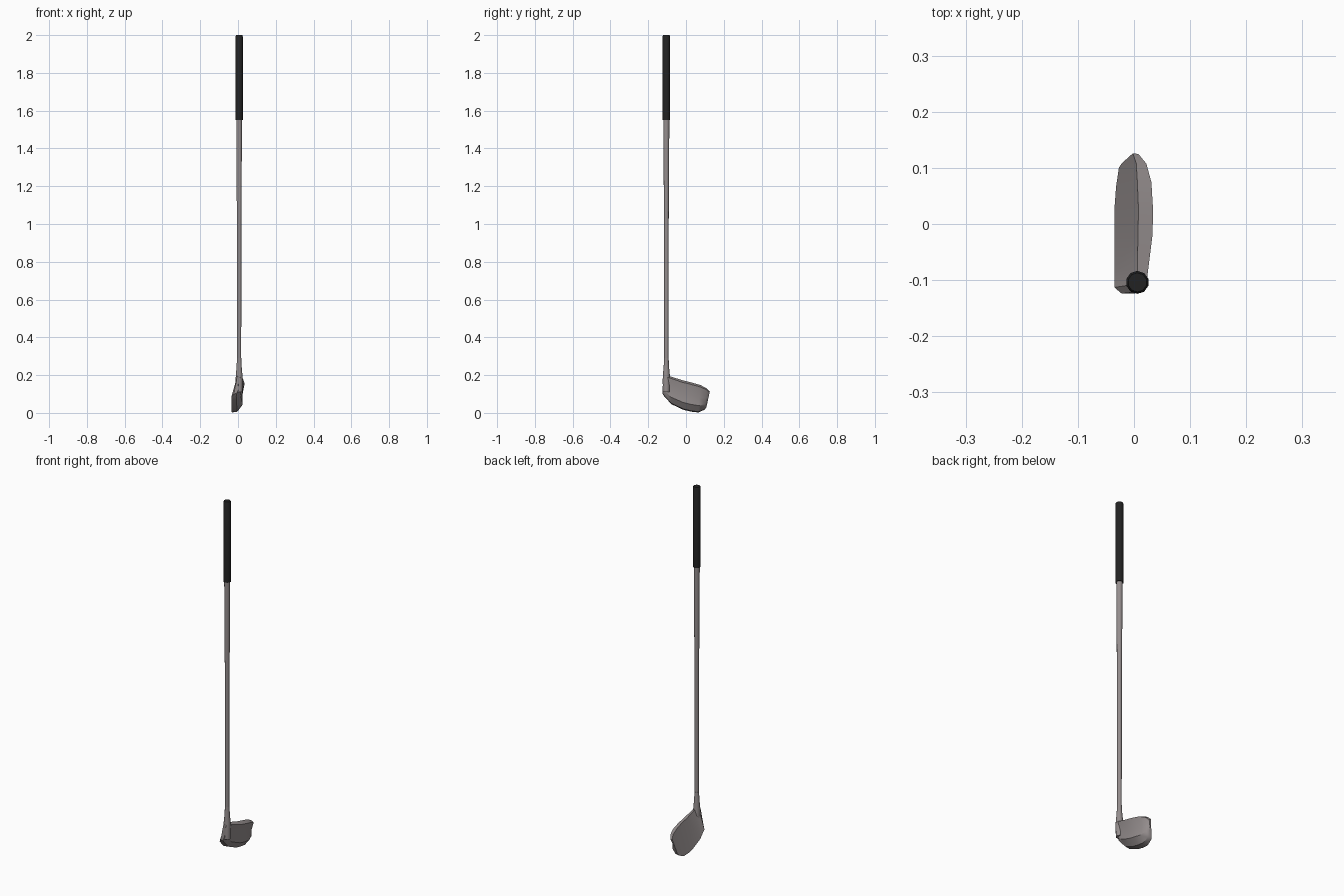
import bpy, bmesh, math

if "Cube" in bpy.data.objects:
    bpy.data.objects.remove(bpy.data.objects["Cube"])

CX, CY = 0.006, -0.104   # axis of the shaft


def material(name, rgb):
    m = bpy.data.materials.new(name)
    m.diffuse_color = (*rgb, 1)
    m.use_nodes = True
    m.node_tree.nodes["Principled BSDF"].inputs["Base Color"].default_value = m.diffuse_color
    return m


steel = material("steel", (0.30, 0.27, 0.27))
rubber = material("black rubber", (0.016, 0.016, 0.016))


def loft(name, rings, mat, angle=30):
    """Skin a list of equal-length vertex rings and cap both ends."""
    bm = bmesh.new()
    loops = [[bm.verts.new(p) for p in r] for r in rings]
    n = len(loops[0])
    for a, b in zip(loops, loops[1:]):
        for i in range(n):
            j = (i + 1) % n
            bm.faces.new((a[i], a[j], b[j], b[i]))
    bm.faces.new(loops[0][::-1])
    bm.faces.new(loops[-1])
    bmesh.ops.recalc_face_normals(bm, faces=bm.faces)
    me = bpy.data.meshes.new(name)
    bm.to_mesh(me)
    bm.free()
    me.materials.append(mat)
    ob = bpy.data.objects.new(name, me)
    bpy.context.collection.objects.link(ob)
    bpy.ops.object.select_all(action='DESELECT')
    ob.select_set(True)
    bpy.context.view_layer.objects.active = ob
    bpy.ops.object.shade_smooth_by_angle(angle=math.radians(angle))
    return ob


def turned(name, profile, mat, sides=10):
    """Round part on the shaft axis from (radius, z) pairs."""
    loft(name, [[(CX + r * math.cos(2 * math.pi * (i + .5) / sides),
                  CY + r * math.sin(2 * math.pi * (i + .5) / sides), z)
                 for i in range(sides)] for r, z in profile], mat, 40)


# Grip, tapered shaft and the flared socket joining it to the head
turned("grip", [(0.0205, 1.55), (0.0205, 1.993), (0.017, 2.0)], rubber)
turned("shaft", [(0.0115, 0.24), (0.0125, 1.0), (0.016, 1.56)], steel)
turned("hosel", [(0.018, 0.11), (0.0195, 0.17), (0.0185, 0.20),
                 (0.0145, 0.24), (0.012, 0.29)], steel)

# Club head: stations from heel to toe, each one
# (bottom y, bottom z, top y, top z, leading x, top x, back x)
stations = [
    (-0.124, 0.100, -0.122, 0.195, -0.022, -0.004, 0.012),
    (-0.113, 0.085, -0.108, 0.200, -0.035, -0.003, 0.022),
    (-0.077, 0.046, -0.084, 0.194, -0.035, 0.006, 0.025),
    (-0.013, 0.016, -0.020, 0.173, -0.035, 0.007, 0.033),
    (0.025, 0.007, 0.025, 0.162, -0.035, 0.008, 0.034),
    (0.066, 0.002, 0.075, 0.148, -0.032, 0.006, 0.031),
    (0.100, 0.018, 0.108, 0.131, -0.027, 0.004, 0.022),
    (0.108, 0.030, 0.126, 0.113, -0.022, -0.002, 0.008),
]


def section(yb, zb, yt, zt, xl, xt, xb):
    def at(x, t, dz=0.0):
        return (x, yb + (yt - yb) * t, zb + (zt - zb) * t + dz)
    return [at(xl, 0), at(xt, 1),                       # striking face
            at(xb, 0.93),                               # top edge to back
            at(xb - 0.011, 0.55),                       # hollow of the back
            at(xb - 0.010, 0.25),                       # rear of the sole
            at(xl + (xb - xl) * 0.45, 0.03)]            # sole


loft("club_head", [section(*s) for s in stations], steel, 35)
